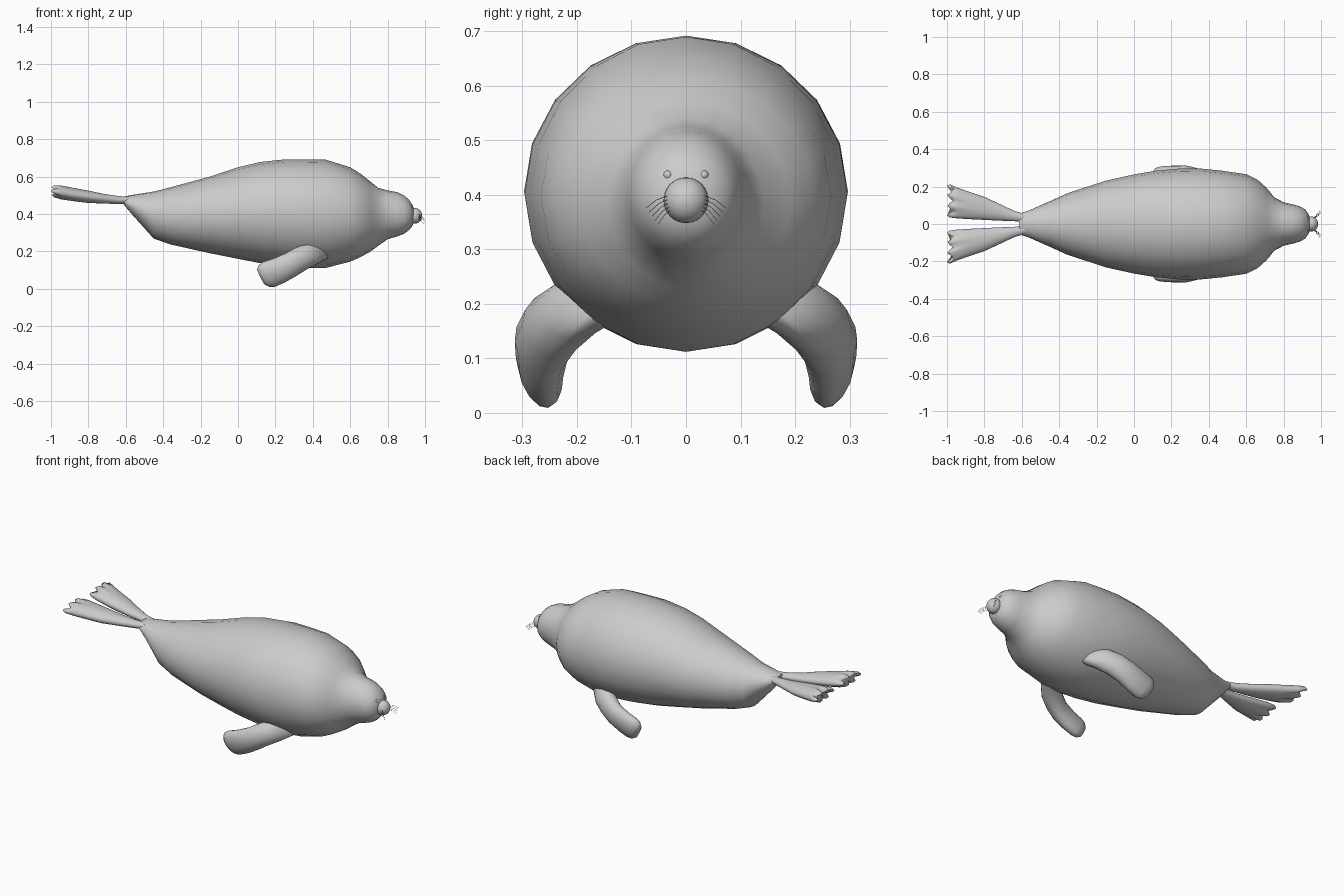
import bpy, bmesh, math
from mathutils import Vector

if "Cube" in bpy.data.objects:
    bpy.data.objects.remove(bpy.data.objects["Cube"])


def finish(name, bm, angle=60):
    """Turn a bmesh into a smooth shaded object."""
    bmesh.ops.recalc_face_normals(bm, faces=bm.faces)
    me = bpy.data.meshes.new(name)
    bm.to_mesh(me)
    bm.free()
    ob = bpy.data.objects.new(name, me)
    bpy.context.collection.objects.link(ob)
    bpy.context.view_layer.objects.active = ob
    ob.select_set(True)
    bpy.ops.object.shade_smooth_by_angle(angle=math.radians(angle))
    ob.select_set(False)
    return ob


def loft(name, rings):
    """Skin a list of closed rings of points and cap both ends."""
    bm = bmesh.new()
    loops = [[bm.verts.new(p) for p in ring] for ring in rings]
    n = len(loops[0])
    for a, b in zip(loops, loops[1:]):
        for i in range(n):
            j = (i + 1) % n
            bm.faces.new((a[i], a[j], b[j], b[i]))
    bm.faces.new(loops[0])
    bm.faces.new(loops[-1])
    return finish(name, bm)


def ellipse(c, u, v, n):
    """Ring of n points around c with half axes u and v."""
    c, u, v = Vector(c), Vector(u), Vector(v)
    return [c + u * math.cos(2 * math.pi * i / n) + v * math.sin(2 * math.pi * i / n)
            for i in range(n)]


def ball(name, loc, size, seg=16):
    bm = bmesh.new()
    bmesh.ops.create_uvsphere(bm, u_segments=seg, v_segments=seg // 2 + 2, radius=1)
    for v in bm.verts:
        v.co = Vector((v.co.x * size[0], v.co.y * size[1], v.co.z * size[2])) + Vector(loc)
    return finish(name, bm)


# Body and head: x, bottom z, top z, half width
body = [(-.615, .455, .492, .055), (-.56, .39, .503, .073), (-.45, .268, .52, .122),
        (-.36, .237, .543, .163), (-.15, .19, .60, .232), (0, .16, .65, .265),
        (.12, .137, .678, .285), (.25, .12, .692, .297), (.36, .112, .692, .296),
        (.47, .112, .69, .285), (.6, .145, .65, .266), (.66, .172, .612, .237),
        (.71, .2, .572, .192), (.75, .23, .54, .143), (.8, .265, .526, .116),
        (.85, .28, .517, .105), (.89, .295, .498, .093), (.915, .315, .475, .078),
        (.932, .335, .45, .055), (.94, .36, .43, .03)]
loft("body", [ellipse((x, 0, (a + b) / 2), (0, w, 0), (0, 0, (b - a) / 2), 20)
              for x, a, b, w in body])

# Muzzle
ball("muzzle", (.945, 0, .390), (.04, .041, .042), 20)

# Front flipper sections: x, y, z, half width, half thickness
fore = [(.46, .15, .215, .055, .05), (.40, .205, .19, .062, .06), (.34, .24, .163, .066, .058),
        (.28, .264, .128, .068, .048), (.22, .268, .098, .072, .042),
        (.165, .268, .077, .075, .038), (.14, .268, .068, .067, .032),
        (.122, .268, .062, .045, .02)]

# Rear flipper sections: x, inner y, outer y, bottom z, top z, toe depth
rear = [(-.58, .008, .052, .456, .492, 0), (-.64, .015, .07, .453, .496, 0),
        (-.72, .018, .108, .456, .508, 0), (-.80, .022, .145, .459, .525, 0),
        (-.88, .026, .172, .468, .54, .003), (-.94, .03, .195, .478, .551, .012),
        (-.972, .035, .212, .492, .55, .024), (-.984, .045, .205, .508, .537, .03)]


def rear_ring(s, side):
    """Flattened section whose end is scalloped into toes."""
    x, y0, y1, z0, z1, toe = s
    ring = ellipse((x, (y0 + y1) / 2, (z0 + z1) / 2), (0, (y1 - y0) / 2, 0),
                   (0, 0, (z1 - z0) / 2), 32)
    for p in ring:
        t = (p.y - y0) / (y1 - y0)
        wave = math.cos(t * 3 * 2 * math.pi)
        p.x -= toe * .5 * wave
        p.z += (.3 * toe * wave) * (1 if p.z > (z0 + z1) / 2 else -1) * math.sin(math.pi * t)
        p.y *= side
    return ring


for side, label in ((1, "left"), (-1, "right")):
    loft("front_flipper_" + label,
         [ellipse((x, y * side, z), (-.45 * w, .22 * w * side, .88 * w),
                  (0, t * side, -.2 * t), 14) for x, y, z, w, t in fore])
    loft("rear_flipper_" + label, [rear_ring(s, side) for s in rear])

    # Eye
    ball("eye_" + label, (.925, .033 * side, .436), (.011, .009, .009), 12)

    # Whiskers fan out from the side of the muzzle
    cu = bpy.data.curves.new("whiskers_" + label, 'CURVE')
    cu.dimensions = '3D'
    cu.bevel_depth = .0007
    cu.bevel_resolution = 0
    for i in range(5):
        f = i / 4
        a = Vector((.962, (.034 - .006 * f) * side, .398 - .026 * f))
        b = Vector((1.0 - .01 * abs(f - .5), (.073 - .022 * f) * side, .376 - .03 * f))
        sp = cu.splines.new('POLY')
        sp.points.add(2)
        for p, co in zip(sp.points, (a, (a + b) / 2 + Vector((0, 0, .004)), b)):
            p.co = (*co, 1)
    ob = bpy.data.objects.new("whiskers_" + label, cu)
    bpy.context.collection.objects.link(ob)
